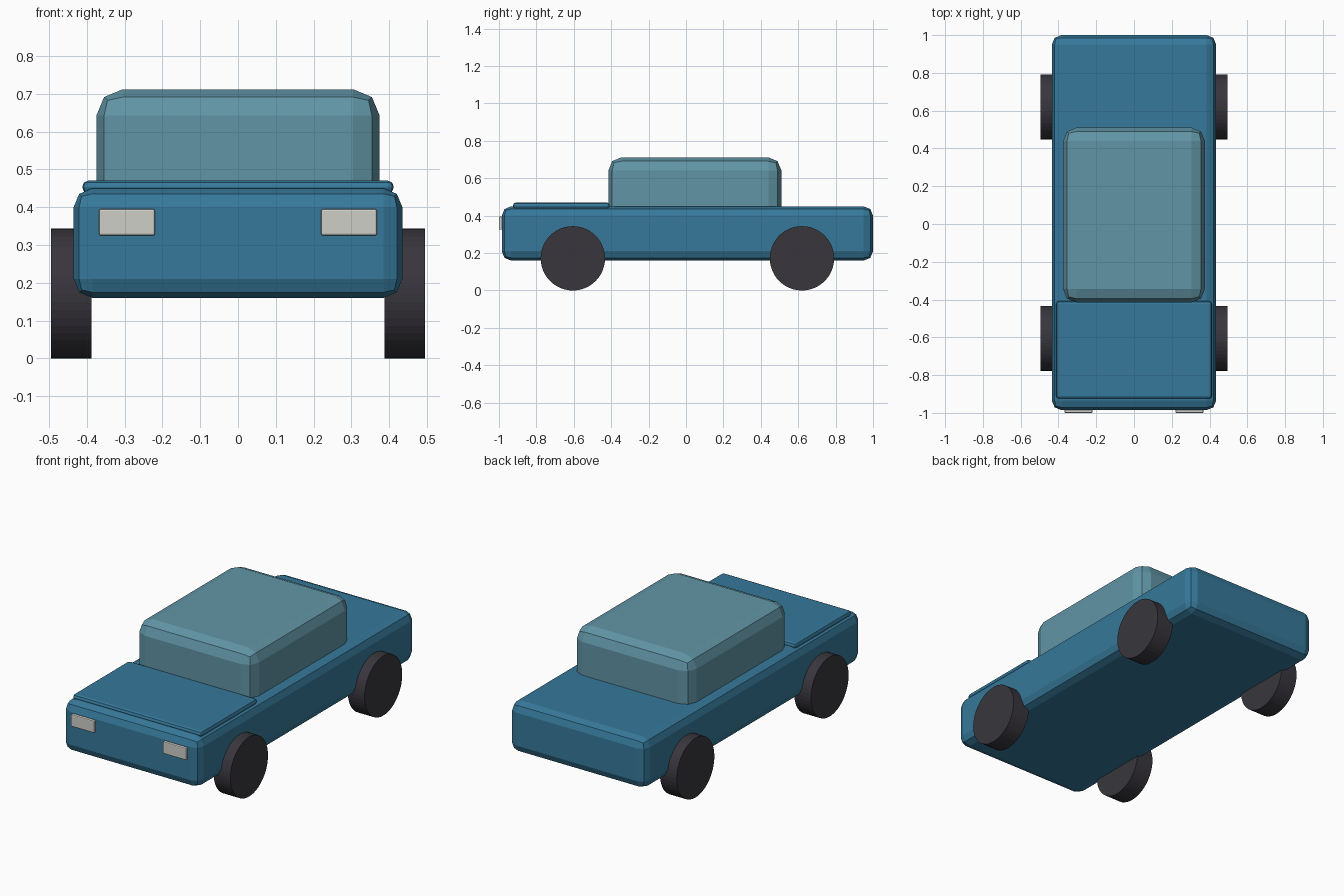
import bpy
import bmesh
from math import pi
from mathutils import Matrix, Vector

default_cube = bpy.data.objects.get("Cube")
if default_cube:
    bpy.data.objects.remove(default_cube, do_unlink=True)


def make_material(name, rgb):
    mat = bpy.data.materials.new(name)
    mat.use_nodes = True
    mat.diffuse_color = (*rgb, 1)
    mat.node_tree.nodes["Principled BSDF"].inputs["Base Color"].default_value = (*rgb, 1)
    return mat


blue = make_material("body blue", (0.037, 0.19, 0.325))
glass = make_material("cabin pale blue", (0.12, 0.30, 0.38))
rubber = make_material("tyre dark grey", (0.04, 0.037, 0.046))
lamp = make_material("lamp off white", (0.62, 0.62, 0.58))


def add_object(name, bm, mat):
    mesh = bpy.data.meshes.new(name)
    bm.to_mesh(mesh)
    bm.free()
    mesh.materials.append(mat)
    obj = bpy.data.objects.new(name, mesh)
    bpy.context.collection.objects.link(obj)
    return obj


def rounded_box(name, low, high, bevel, mat):
    """Box between two corners with a two-step bevel on every edge."""
    low, high = Vector(low), Vector(high)
    bm = bmesh.new()
    bmesh.ops.create_cube(bm, size=1)
    bmesh.ops.scale(bm, vec=high - low, verts=bm.verts)
    bmesh.ops.translate(bm, vec=(low + high) / 2, verts=bm.verts)
    obj = add_object(name, bm, mat)
    mod = obj.modifiers.new("Bevel", "BEVEL")
    mod.width = bevel
    mod.segments = 2
    return obj


def wheel(name, x, y, radius=0.172, width=0.107):
    bm = bmesh.new()
    place = Matrix.Translation((x, y, radius)) @ Matrix.Rotation(pi / 2, 4, "Y")
    bmesh.ops.create_cone(bm, cap_ends=True, segments=48, radius1=radius,
                          radius2=radius, depth=width, matrix=place)
    return add_object(name, bm, rubber)


# Lower body, cabin and bonnet
rounded_box("body", (-0.435, -0.985, 0.16), (0.435, 1.0, 0.45), 0.05, blue)
rounded_box("cabin", (-0.375, -0.415, 0.34), (0.375, 0.51, 0.712), 0.07, glass)
rounded_box("bonnet", (-0.412, -0.925, 0.437), (0.412, -0.408, 0.47), 0.015, blue)

# Lamps and wheels on both sides
for side, sign in (("left", 1), ("right", -1)):
    inner, outer = sorted((sign * 0.22, sign * 0.368))
    rounded_box(f"{side}_headlight", (inner, -1.0, 0.325), (outer, -0.97, 0.395), 0.005, lamp)
    wheel(f"{side}_front_wheel", sign * 0.4415, -0.605)
    wheel(f"{side}_rear_wheel", sign * 0.4415, 0.62)
